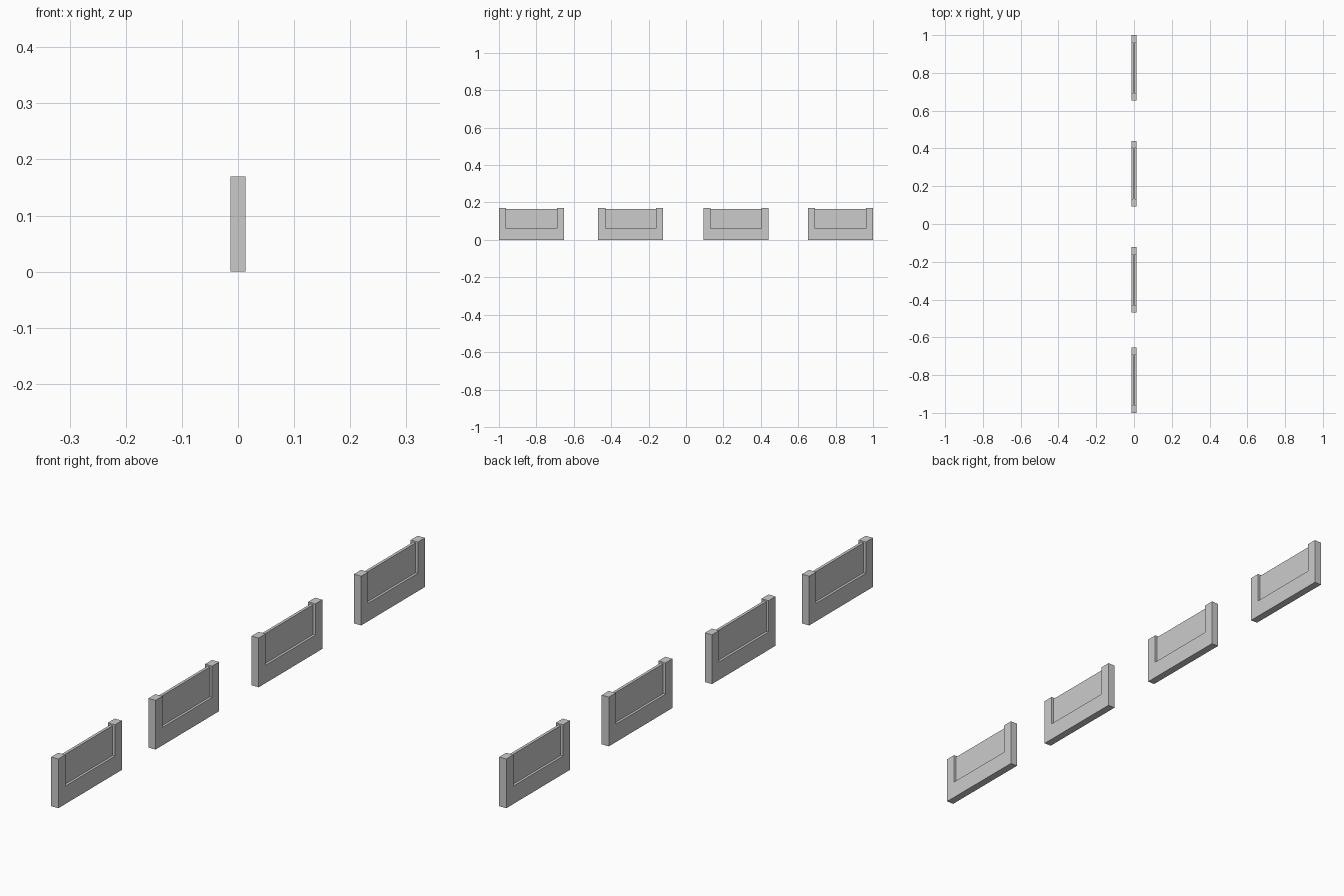
import bpy, bmesh

if "Cube" in bpy.data.objects:
    bpy.data.objects.remove(bpy.data.objects["Cube"])

WIDTH, HEIGHT, DEPTH = 0.347, 0.17, 0.027   # overall size of one barrier
POST, RAIL = 0.038, 0.062                   # post width, bottom rail height
PANEL_TOP, PANEL_DEPTH = 0.165, 0.01        # recessed centre panel


def extrude_profile(name, profile, depth, y):
    """Extrude a (y, z) profile along x, centred on x = 0."""
    bm = bmesh.new()
    face = bm.faces.new([bm.verts.new((-depth / 2, p, z)) for p, z in profile])
    out = bmesh.ops.extrude_face_region(bm, geom=[face])
    moved = [v for v in out["geom"] if isinstance(v, bmesh.types.BMVert)]
    bmesh.ops.translate(bm, verts=moved, vec=(depth, 0, 0))
    bmesh.ops.recalc_face_normals(bm, faces=bm.faces)
    mesh = bpy.data.meshes.new(name)
    bm.to_mesh(mesh)
    bm.free()
    obj = bpy.data.objects.new(name, mesh)
    obj.location.y = y
    bpy.context.collection.objects.link(obj)
    return obj


h = WIDTH / 2
i = h - POST
# U-shaped surround: two posts joined by a bottom rail
frame = [(-h, 0), (h, 0), (h, HEIGHT), (i, HEIGHT),
         (i, RAIL), (-i, RAIL), (-i, HEIGHT), (-h, HEIGHT)]
# Thin panel held between the posts
panel = [(-i, RAIL), (i, RAIL), (i, PANEL_TOP), (-i, PANEL_TOP)]

# Row of four barriers
for n, y in enumerate((h - 1, -0.296, 0.267, 1 - h), 1):
    extrude_profile(f"barrier_frame_{n}", frame, DEPTH, y)
    extrude_profile(f"barrier_panel_{n}", panel, PANEL_DEPTH, y)
